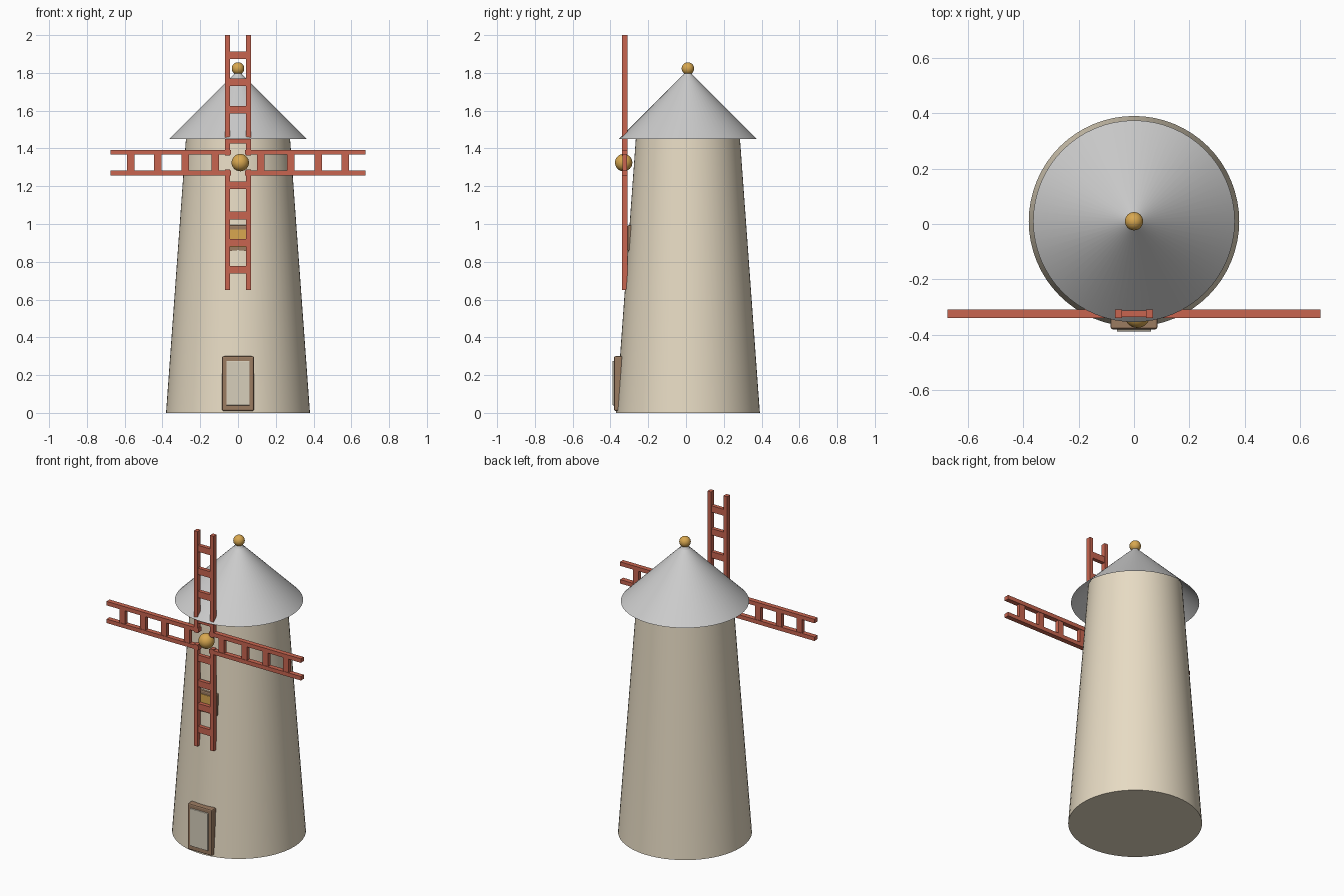
import bpy, math

if "Cube" in bpy.data.objects:
    bpy.data.objects.remove(bpy.data.objects["Cube"])

CY = 0.01            # y of the tower axis
HUB_Z, SAIL_Y = 1.325, -0.325


def material(name, color):
    m = bpy.data.materials.new(name)
    m.diffuse_color = (*color, 1)
    m.use_nodes = True
    m.node_tree.nodes["Principled BSDF"].inputs["Base Color"].default_value = m.diffuse_color
    return m


plaster = material("plaster", (0.80, 0.71, 0.55))
red = material("red_paint", (0.58, 0.13, 0.08))
gold = material("gold", (0.69, 0.39, 0.08))
wood = material("wood", (0.33, 0.20, 0.12))
cream = material("cream", (0.68, 0.62, 0.50))


def finish(name, mat, smooth=False):
    ob = bpy.context.object
    ob.name = name
    if mat:
        ob.data.materials.append(mat)
    if smooth:
        bpy.ops.object.shade_smooth_by_angle(angle=math.radians(40))
    return ob


def cone(name, r1, r2, z1, z2, mat=None, fill='NGON'):
    bpy.ops.mesh.primitive_cone_add(vertices=64, radius1=r1, radius2=r2, depth=z2 - z1,
                                    end_fill_type=fill, location=(0, CY, (z1 + z2) / 2))
    return finish(name, mat, True)


def ball(name, r, loc, mat):
    bpy.ops.mesh.primitive_uv_sphere_add(segments=32, ring_count=16, radius=r, location=loc)
    return finish(name, mat, True)


def box(name, lo, hi, mat, bevel=0):
    bpy.ops.mesh.primitive_cube_add(size=1, location=[(a + b) / 2 for a, b in zip(lo, hi)])
    ob = bpy.context.object
    ob.scale = [b - a for a, b in zip(lo, hi)]
    bpy.ops.object.transform_apply(location=False, rotation=False, scale=True)
    if bevel:
        mod = ob.modifiers.new("bevel", 'BEVEL')
        mod.width, mod.segments = bevel, 2
    return finish(name, mat)


# Tower body and open conical roof
cone("tower", 0.381, 0.269, 0, 1.543, plaster)
cone("roof", 0.365, 0.03, 1.45, 1.785, fill='NOTHING')
cone("roof_neck", 0.03, 0.018, 1.78, 1.80)
ball("roof_finial", 0.033, (0, CY, 1.823), gold)

# Sail hub
ball("sail_hub", 0.046, (0.012, -0.33, HUB_Z), gold)


# One ladder-shaped sail, modelled upward and turned around the hub
def sail(name, angle):
    parts = []
    for s in (-1, 1):
        xs = sorted((s * 0.043, s * 0.068))
        parts.append(box("rail", (xs[0], -0.015, 0.037), (xs[1], 0.015, 0.675), red))
    for z in (0.12, 0.28, 0.425, 0.568):
        parts.append(box("rung", (-0.045, -0.012, z - 0.02), (0.045, 0.012, z + 0.02), red))
    bpy.ops.object.select_all(action='DESELECT')
    for p in parts:
        p.select_set(True)
    bpy.context.view_layer.objects.active = parts[0]
    bpy.ops.object.transform_apply(location=True, rotation=True, scale=True)
    bpy.ops.object.join()
    ob = bpy.context.object
    ob.name = name
    ob.rotation_euler = (0, angle, 0)
    ob.location = (0, SAIL_Y, HUB_Z)


for i, n in enumerate(("top", "right", "bottom", "left")):
    sail(n + "_sail", i * math.pi / 2)

# Door with raised panel
box("door_frame", (-0.085, -0.381, 0.01), (0.085, -0.335, 0.30), wood, 0.008)
box("door_panel", (-0.062, -0.389, 0.04), (0.062, -0.36, 0.275), cream, 0.003)

# Window
box("window_frame", (-0.07, -0.309, 0.855), (0.07, -0.26, 0.995), wood, 0.008)
box("window_pane", (-0.048, -0.313, 0.878), (0.048, -0.28, 0.972), gold, 0.002)
